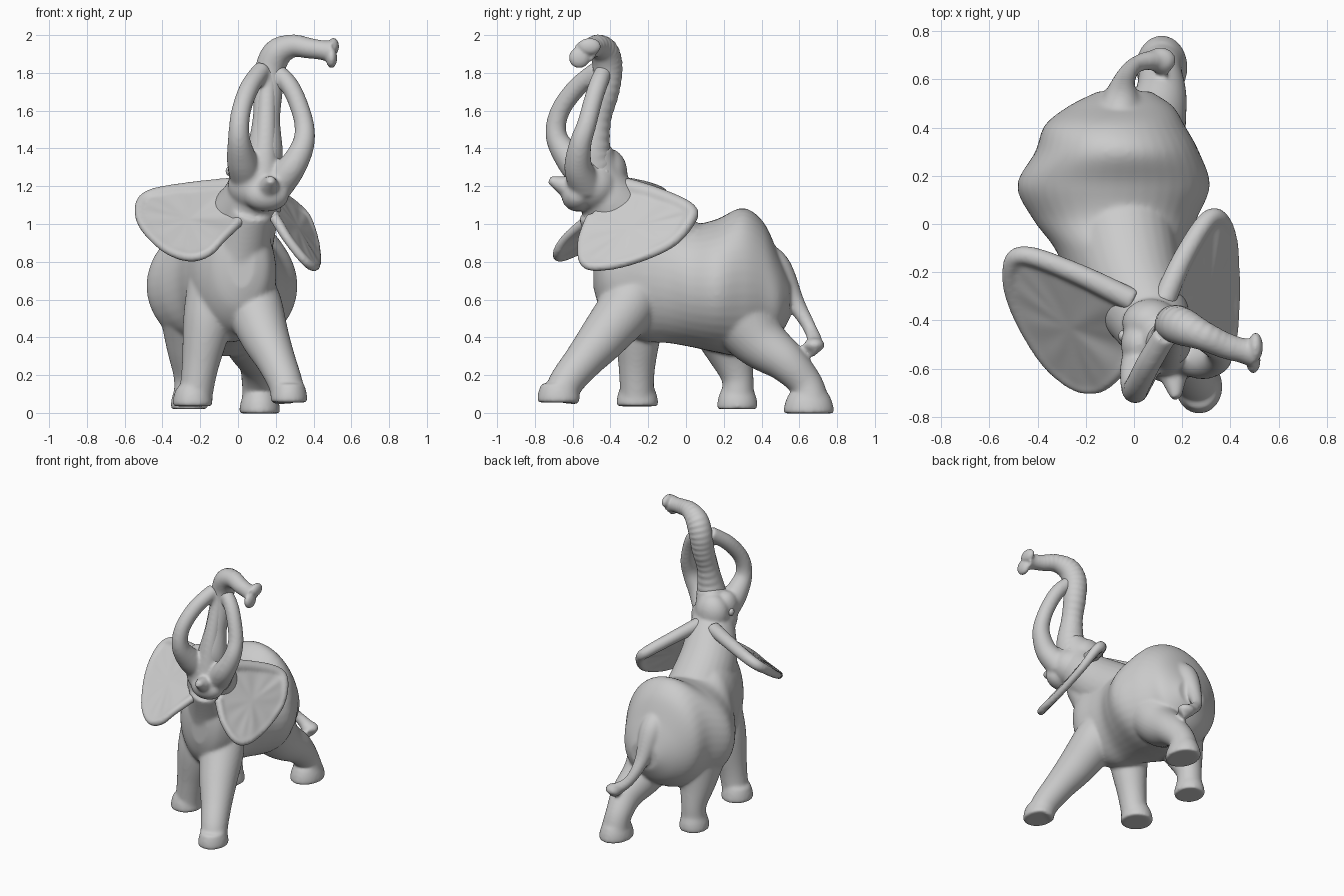
import bpy, bmesh, math
from mathutils import Vector, Matrix


def spline(pts, steps=8, closed=False):
    """Catmull-Rom through points of any dimension (xyz or xyz + radius)."""
    p, n, out = [Vector(q) for q in pts], len(pts), []
    for i in range(n if closed else n - 1):
        if closed:
            a, b, c, d = (p[(i + k) % n] for k in (-1, 0, 1, 2))
        else:
            a, b, c, d = p[max(i - 1, 0)], p[i], p[i + 1], p[min(i + 2, n - 1)]
        for s in range(steps):
            t = s / steps
            out.append(0.5 * (2 * b + (c - a) * t + (2 * a - 5 * b + 4 * c - d) * t * t
                              + (3 * b - a - 3 * c + d) * t ** 3))
    if not closed:
        out.append(p[-1])
    return out


def skin(bm, rings):
    """Bridge rings of coordinates into a closed skin."""
    vs = [[bm.verts.new(c) for c in r] for r in rings]
    n = len(vs[0])
    faces = [bm.faces.new(vs[0][::-1]), bm.faces.new(vs[-1])]
    for a, b in zip(vs, vs[1:]):
        for i in range(n):
            faces.append(bm.faces.new((a[i], a[(i + 1) % n], b[(i + 1) % n], b[i])))
    bmesh.ops.recalc_face_normals(bm, faces=faces)


def tube(bm, pts, sides=28, steps=8, ripple=0.0, waves=0):
    """Round tube; ripple adds wrinkles on the back / upper side only."""
    path = spline(pts, steps)
    rings, u = [], Vector((1, 0.13, 0.07))
    for i, q in enumerate(path):
        t = (path[min(i + 1, len(path) - 1)] - path[max(i - 1, 0)]).xyz.normalized()
        u = (u - t * u.dot(t)).normalized()
        v = t.cross(u)
        wave = ripple * math.sin(2 * math.pi * waves * i / len(path))
        ring = []
        for k in range(sides):
            a = 2 * math.pi * k / sides
            d = u * math.cos(a) + v * math.sin(a)
            ring.append(q.xyz + d * q[3] * (1 + wave * max(0, d.y + 0.5 * d.z)))
        rings.append(ring)
    skin(bm, rings)


def ball(bm, centre, radii):
    m = Matrix.Translation(centre) @ Matrix.Diagonal((*radii, 1))
    bmesh.ops.create_uvsphere(bm, u_segments=28, v_segments=16, radius=1, matrix=m)


def finish(name, bm):
    me = bpy.data.meshes.new(name)
    bm.to_mesh(me)
    bm.free()
    for f in me.polygons:
        f.use_smooth = True
    ob = bpy.data.objects.new(name, me)
    bpy.context.collection.objects.link(ob)
    return ob


def fuse(ob, voxel, softness):
    mod = ob.modifiers.new("fuse", 'REMESH')
    mod.mode, mod.voxel_size, mod.use_smooth_shade = 'VOXEL', voxel, True
    mod = ob.modifiers.new("soften", 'SMOOTH')
    mod.factor, mod.iterations = 0.5, softness


body = bmesh.new()

# Torso sections: y, left x, right x, bottom z, top z
torso = [(-0.49, -0.05, 0.09, 0.66, 0.94), (-0.45, -0.14, 0.16, 0.54, 1.02),
         (-0.36, -0.22, 0.20, 0.44, 1.06), (-0.22, -0.28, 0.20, 0.38, 1.08),
         (-0.10, -0.33, 0.21, 0.37, 1.06), (0.02, -0.42, 0.26, 0.35, 1.00),
         (0.16, -0.485, 0.315, 0.32, 1.025), (0.30, -0.41, 0.27, 0.30, 1.085),
         (0.41, -0.37, 0.21, 0.34, 1.01), (0.49, -0.27, 0.16, 0.40, 0.84),
         (0.55, -0.15, 0.07, 0.50, 0.70)]
rings = []
for y, x0, x1, z0, z1 in spline(torso, 6):
    rings.append([Vector(((x0 + x1) / 2 + (x1 - x0) / 2 * math.cos(a), y,
                          (z0 + z1) / 2 + (z1 - z0) / 2 * math.sin(a)))
                  for a in (2 * math.pi * k / 40 for k in range(40))])
skin(body, rings)

# Neck, throat, head, forehead, cheek, jaw and lower lip
tube(body, [(-0.05, -0.02, 0.80, 0.22), (0.0, -0.25, 0.97, 0.20),
            (0.07, -0.40, 1.12, 0.165), (0.10, -0.46, 1.25, 0.13), (0.14, -0.485, 1.40, 0.09)])
tube(body, [(0.07, -0.46, 1.08, 0.12), (0.02, -0.36, 0.88, 0.15), (-0.02, -0.30, 0.70, 0.17)])
ball(body, (0.11, -0.49, 1.20), (0.165, 0.14, 0.14))
ball(body, (0.07, -0.41, 1.27), (0.12, 0.10, 0.13))
ball(body, (0.02, -0.50, 1.30), (0.075, 0.09, 0.10))
ball(body, (0.15, -0.575, 1.15), (0.12, 0.085, 0.085))
tube(body, [(0.15, -0.56, 1.16, 0.08), (0.165, -0.64, 1.20, 0.055), (0.175, -0.725, 1.235, 0.022)])

# Ridge down the front of the trunk
tube(body, [(0.13, -0.54, 1.24, 0.09), (0.145, -0.525, 1.45, 0.06), (0.155, -0.47, 1.68, 0.05),
            (0.165, -0.44, 1.80, 0.05)])

# Tusks curling back to the trunk, thick at both ends
tube(body, [(0.05, -0.52, 1.24, 0.09), (0.02, -0.61, 1.34, 0.08), (0.005, -0.685, 1.46, 0.058),
            (0.015, -0.67, 1.59, 0.052), (0.06, -0.58, 1.72, 0.052), (0.13, -0.46, 1.82, 0.05)])
tube(body, [(0.20, -0.53, 1.20, 0.09), (0.285, -0.57, 1.30, 0.075), (0.345, -0.56, 1.42, 0.06),
            (0.35, -0.525, 1.53, 0.052), (0.31, -0.49, 1.66, 0.05), (0.26, -0.46, 1.75, 0.05),
            (0.19, -0.43, 1.82, 0.045)])

# Legs
legs = {
    "front_right": [(0.04, -0.24, 0.74, 0.12), (0.08, -0.30, 0.58, 0.15), (0.14, -0.43, 0.41, 0.13),
                    (0.20, -0.54, 0.28, 0.105), (0.25, -0.635, 0.16, 0.092), (0.268, -0.665, 0.07, 0.092)],
    "front_left": [(-0.14, -0.23, 0.74, 0.12), (-0.16, -0.25, 0.50, 0.13), (-0.20, -0.26, 0.25, 0.098),
                   (-0.22, -0.26, 0.12, 0.09), (-0.23, -0.26, 0.05, 0.093)],
    "hind_left": [(-0.22, 0.15, 0.60, 0.22), (-0.25, 0.22, 0.36, 0.135), (-0.255, 0.27, 0.20, 0.088),
                  (-0.255, 0.275, 0.11, 0.085), (-0.26, 0.275, 0.035, 0.093)],
    "hind_right": [(0.03, 0.24, 0.58, 0.21), (0.07, 0.38, 0.39, 0.15), (0.11, 0.53, 0.27, 0.11),
                   (0.11, 0.63, 0.16, 0.09), (0.115, 0.66, 0.07, 0.095), (0.115, 0.66, 0.01, 0.105)],
}
for pts in legs.values():
    tube(body, pts)

# Feet: centre x, y, base z, half width, half depth
for x, y, z, rx, ry in ((0.27, -0.675, 0.055, 0.097, 0.112), (-0.24, -0.258, 0.035, 0.105, 0.11),
                        (-0.258, 0.272, 0.02, 0.098, 0.107), (0.115, 0.65, -0.003, 0.107, 0.132)):
    skin(body, [[Vector((x + s * rx * math.cos(a), y + s * ry * math.sin(a), z + h))
                 for a in (2 * math.pi * k / 32 for k in range(32))]
                for h, s in ((0.0, 1.0), (0.025, 1.01), (0.06, 0.95), (0.10, 0.82))])

# Tail root, tail and tuft
tube(body, [(-0.055, 0.36, 0.88, 0.06), (-0.055, 0.47, 0.77, 0.085), (-0.045, 0.58, 0.58, 0.05),
            (0.0, 0.655, 0.45, 0.036), (0.08, 0.68, 0.375, 0.042), (0.14, 0.65, 0.33, 0.045)])
ball(body, (0.11, 0.68, 0.36), (0.065, 0.055, 0.04))

fuse(finish("body", body), 0.01, 14)

# Trunk with shallow wrinkles, ending in a two-lobed tip
bm = bmesh.new()
tube(bm, [(0.11, -0.47, 1.24, 0.12), (0.14, -0.495, 1.38, 0.098), (0.15, -0.47, 1.55, 0.073),
          (0.16, -0.43, 1.70, 0.076), (0.17, -0.415, 1.82, 0.079), (0.21, -0.43, 1.905, 0.077),
          (0.29, -0.465, 1.942, 0.061), (0.38, -0.505, 1.93, 0.054), (0.45, -0.525, 1.92, 0.052),
          (0.50, -0.535, 1.912, 0.062)], steps=20, ripple=0.03, waves=30)
ball(bm, (0.505, -0.51, 1.94), (0.03, 0.06, 0.045))
ball(bm, (0.495, -0.565, 1.88), (0.03, 0.055, 0.055))
fuse(finish("trunk", bm), 0.008, 5)

# Ears: outline starts along the thick top edge
ears = {
    "left": [(0.0, -0.32, 1.20), (-0.25, -0.20, 1.18), (-0.46, -0.13, 1.145), (-0.515, -0.20, 1.08),
             (-0.49, -0.35, 0.98), (-0.38, -0.55, 0.87), (-0.26, -0.66, 0.825), (-0.16, -0.68, 0.85),
             (-0.08, -0.63, 0.93), (0.03, -0.50, 1.04)],
    "right": [(0.12, -0.33, 1.20), (0.20, -0.15, 1.15), (0.30, 0.01, 1.08), (0.36, 0.02, 1.02),
              (0.405, -0.08, 0.90), (0.415, -0.28, 0.81), (0.405, -0.46, 0.775), (0.36, -0.54, 0.80),
              (0.27, -0.55, 0.91), (0.19, -0.50, 1.04)],
}
for side, pts in ears.items():
    rim = spline(pts, 8, closed=True)
    mid = sum(rim, Vector((0, 0, 0))) / len(rim)
    normal = (Vector(pts[2]) - mid).cross(Vector(pts[6]) - mid).normalized()
    bm = bmesh.new()
    prev = None
    for s in (1.0, 0.93, 0.8, 0.65, 0.5, 0.35, 0.2):
        fold = 0.012 * s * s * (1 - s)
        ring = [bm.verts.new(mid + (p - mid) * s + normal * fold * math.sin(2 * math.pi * 10 * i / len(rim)))
                for i, p in enumerate(rim)]
        if prev:
            for i in range(len(ring)):
                j = (i + 1) % len(ring)
                bm.faces.new((prev[i], prev[j], ring[j], ring[i]))
        prev = ring
    hub = bm.verts.new(mid)
    for i in range(len(prev)):
        bm.faces.new((prev[i], prev[(i + 1) % len(prev)], hub))
    bmesh.ops.recalc_face_normals(bm, faces=bm.faces)
    bmesh.ops.solidify(bm, geom=bm.faces[:], thickness=0.045)
    shift = sum((v.co for v in bm.verts), Vector()) / len(bm.verts) - mid
    bmesh.ops.translate(bm, verts=bm.verts, vec=-normal * shift.dot(normal))
    bmesh.ops.recalc_face_normals(bm, faces=bm.faces)
    # Rolled border, heavy along the top and light elsewhere
    border = (0.05, 0.044, 0.04, 0.034, 0.028, 0.026, 0.026, 0.026, 0.026, 0.03)
    tube(bm, [(*p, r) for p, r in zip(pts, border)], sides=16)
    fuse(finish(side + "_ear", bm), 0.01, 10)

# Eyes
for name, c in (("left_eye", (-0.045, -0.465, 1.28)), ("right_eye", (0.205, -0.43, 1.27))):
    bm = bmesh.new()
    ball(bm, c, (0.02, 0.024, 0.026))
    finish(name, bm)
